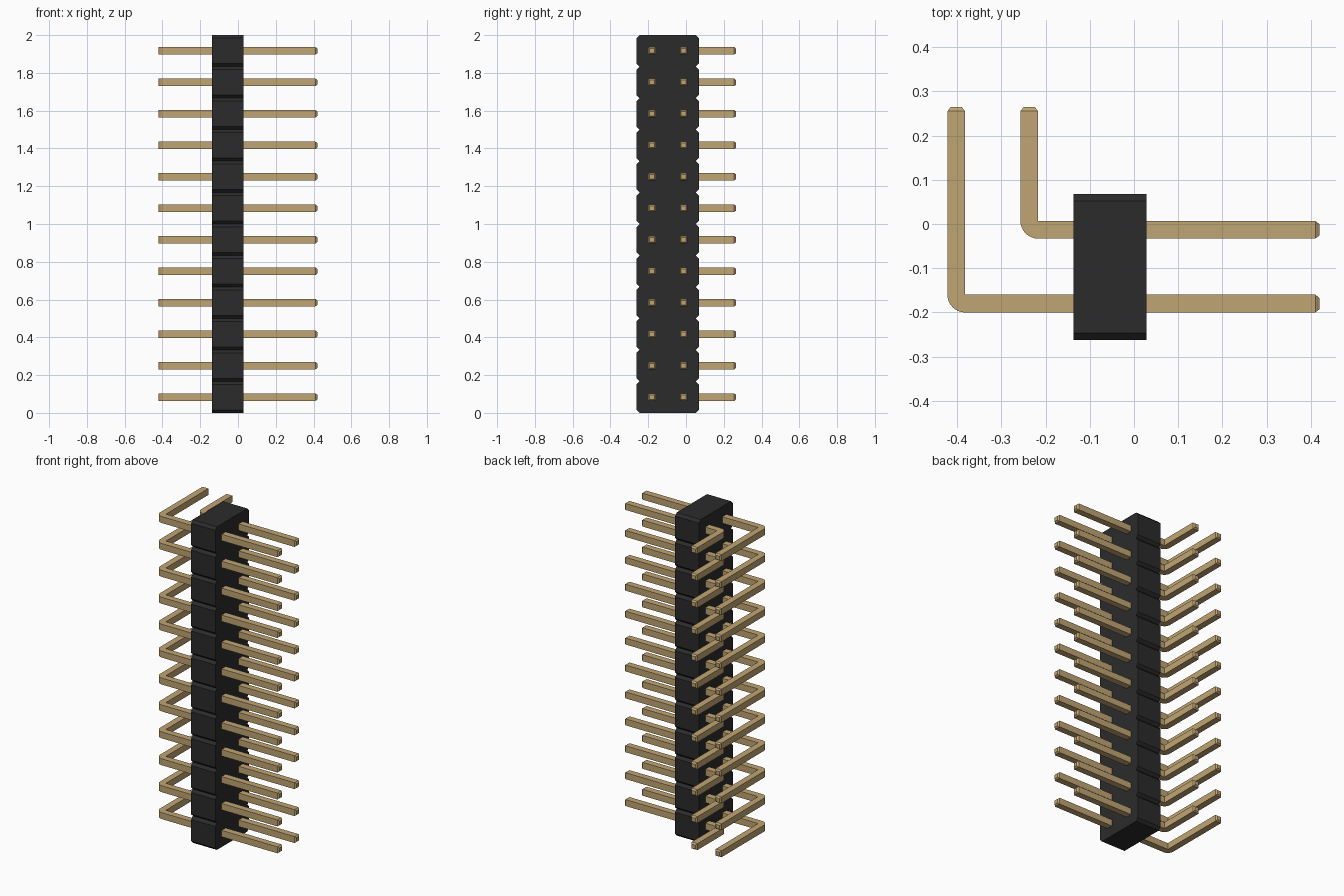
import bpy, bmesh, math
from mathutils import Vector

cube = bpy.data.objects.get("Cube")
if cube:
    bpy.data.objects.remove(cube, do_unlink=True)

COUNT = 12
PITCH = 2 / COUNT
PIN = 0.04        # square pin thickness
TIP = 0.01        # length of the tapered tip


def material(name, rgb):
    mat = bpy.data.materials.new(name)
    mat.use_nodes = True
    mat.diffuse_color = (*rgb, 1)
    mat.node_tree.nodes["Principled BSDF"].inputs["Base Color"].default_value = (*rgb, 1)
    return mat


def prism(points, offset):
    """Closed outline extruded along offset."""
    bm = bmesh.new()
    face = bm.faces.new([bm.verts.new(p) for p in points])
    new = bmesh.ops.extrude_face_region(bm, geom=[face])["geom"]
    bmesh.ops.translate(bm, vec=offset, verts=[v for v in new if isinstance(v, bmesh.types.BMVert)])
    bmesh.ops.recalc_face_normals(bm, faces=bm.faces)
    return bm


def make_mesh(name, bm, mat):
    bmesh.ops.recalc_face_normals(bm, faces=bm.faces)
    mesh = bpy.data.meshes.new(name)
    bm.to_mesh(mesh)
    bm.free()
    mesh.materials.append(mat)
    return mesh


def add_object(name, mesh, z=0):
    obj = bpy.data.objects.new(name, mesh)
    obj.location.z = z
    bpy.context.collection.objects.link(obj)
    return obj


def taper_end(bm, axis):
    """Pull the end face facing furthest along axis into a chamfered tip."""
    ends = [f for f in bm.faces if f.normal.dot(axis) > 0.99]
    end = max(ends, key=lambda f: f.calc_center_median().dot(axis))
    centre = end.calc_center_median()
    tip = bmesh.ops.extrude_discrete_faces(bm, faces=[end])["faces"][0]
    for v in tip.verts:
        v.co = centre + (v.co - centre) * 0.62 + axis * TIP


def bent_pin(name, bend_x, row_y, mat):
    """Right-angle pin with a rounded outer elbow and a sharp inner corner."""
    h = PIN / 2
    inner = Vector((bend_x + h, row_y + h))
    outline = [(0.42 - TIP, row_y + h), inner[:], (inner.x, 0.265 - TIP),
               (bend_x - h, 0.265 - TIP)]
    steps = 8
    for i in range(steps + 1):
        a = math.pi + math.pi / 2 * i / steps
        outline.append((inner.x + PIN * math.cos(a), inner.y + PIN * math.sin(a)))
    outline.append((0.42 - TIP, row_y - h))
    bm = prism([(x, y, -h) for x, y in outline], Vector((0, 0, PIN)))
    taper_end(bm, Vector((1, 0, 0)))
    taper_end(bm, Vector((0, 1, 0)))
    return make_mesh(name, bm, mat)


black = material("black plastic", (0.024, 0.024, 0.024))
gold = material("gold metal", (0.53, 0.375, 0.17))

# Housing: one notched outline, with chamfers between the segments
x0, x1, y0, y1, c = -0.137, 0.028, -0.262, 0.068, 0.016
front, back = [], []
for i in range(COUNT):
    low, high = i * PITCH, (i + 1) * PITCH
    for z, inset in ((low, c), (low + c, 0), (high - c, 0), (high, c)):
        if z == low and i > 0:
            continue
        front.append((x0, y0 + inset, z))
        back.append((x0, y1 - inset, z))
housing = prism(front + back[::-1], Vector((x1 - x0, 0, 0)))
add_object("housing", make_mesh("housing", housing, black))

# Two rows of bent pins
long_pin = bent_pin("long_pin", -0.402, -0.18, gold)
short_pin = bent_pin("short_pin", -0.237, -0.013, gold)
for i in range(COUNT):
    z = (i + 0.5) * PITCH
    add_object(f"long_pin_{i + 1}", long_pin, z)
    add_object(f"short_pin_{i + 1}", short_pin, z)
